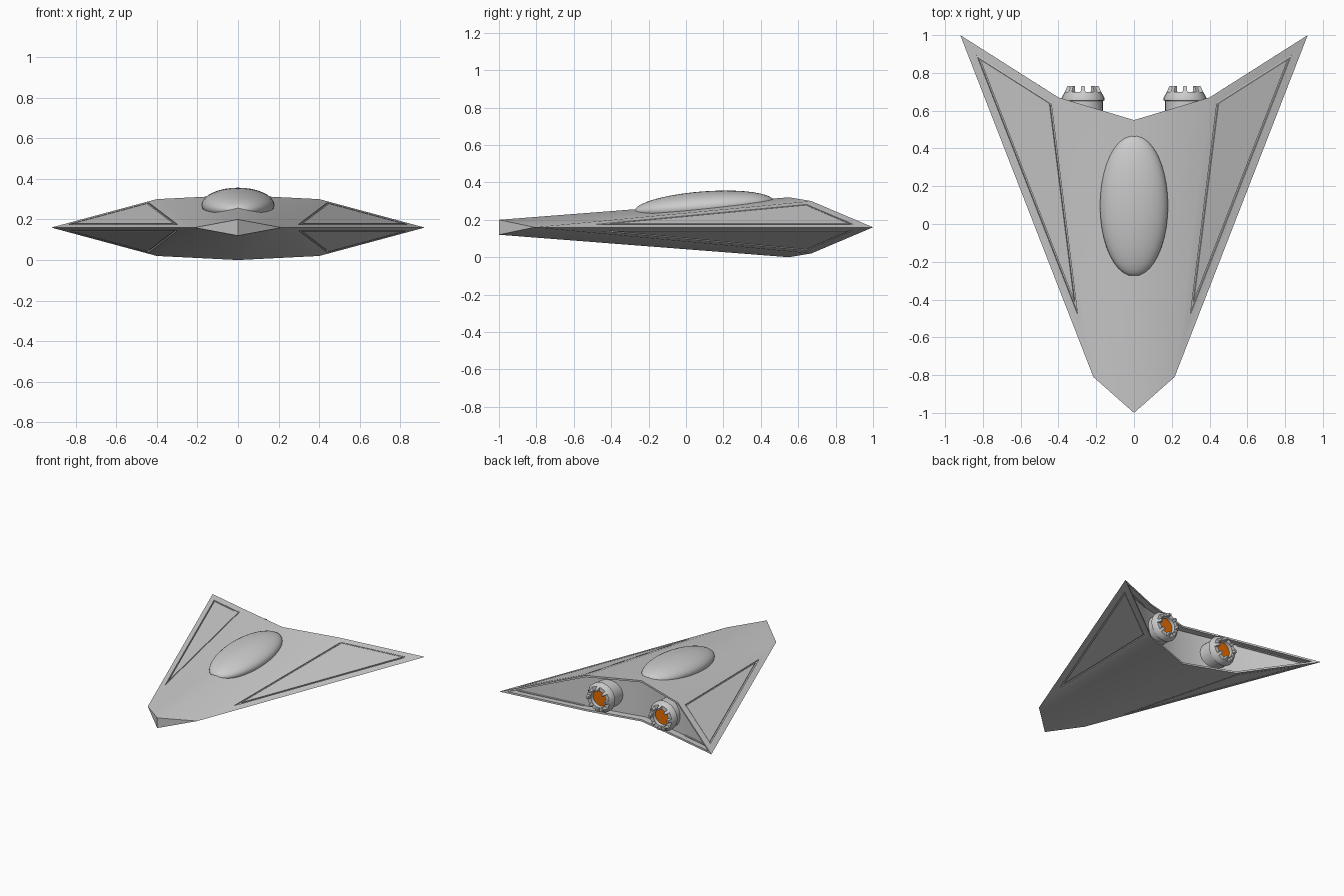
import bpy, bmesh, math
from mathutils import Matrix, Vector

if "Cube" in bpy.data.objects:
    bpy.data.objects.remove(bpy.data.objects["Cube"])


def material(name, rgb):
    m = bpy.data.materials.new(name)
    m.diffuse_color = (*rgb, 1)
    m.use_nodes = True
    m.node_tree.nodes["Principled BSDF"].inputs["Base Color"].default_value = m.diffuse_color
    return m


GREY = material("hull grey", (0.6, 0.6, 0.6))
ORANGE = material("engine glow orange", (0.8, 0.15, 0.0))


def finish(bm, name, mats, angle=30):
    bmesh.ops.recalc_face_normals(bm, faces=bm.faces)
    me = bpy.data.meshes.new(name)
    bm.to_mesh(me)
    bm.free()
    for m in mats:
        me.materials.append(m)
    ob = bpy.data.objects.new(name, me)
    bpy.context.collection.objects.link(ob)
    bpy.ops.object.select_all(action='DESELECT')
    ob.select_set(True)
    bpy.context.view_layer.objects.active = ob
    bpy.ops.object.shade_smooth_by_angle(angle=math.radians(angle))
    return ob


# Hull: symmetric above and below z = 0.16, mirrored left and right
bm = bmesh.new()
cache = {}


def vert(x, y, z):
    key = (round(x, 4), round(y, 4), round(z, 4))
    if key not in cache:
        cache[key] = bm.verts.new(key)
    return cache[key]


wings, rear = [], []
for s in (1, -1):
    side, tip = vert(s * 0.215, -0.81, 0.16), vert(s * 0.92, 1.0, 0.16)
    nose, mid, shoulder = {}, {}, {}
    for u in (1, -1):
        nose[u] = vert(0, -1.0, 0.16 + u * 0.04)
        mid[u] = vert(0, 0.55, 0.16 + u * 0.16)
        shoulder[u] = vert(s * 0.40, 0.67, 0.16 + u * 0.14)
        bm.faces.new((nose[u], side, mid[u]))
        bm.faces.new((side, shoulder[u], mid[u]))
        wings.append(bm.faces.new((side, tip, shoulder[u])))
    bm.faces.new((nose[1], nose[-1], side))
    rear.append(bm.faces.new((mid[1], shoulder[1], shoulder[-1], mid[-1])))
    rear.append(bm.faces.new((shoulder[1], tip, shoulder[-1])))
bmesh.ops.recalc_face_normals(bm, faces=bm.faces)
# Recessed rear wall with a thin rim
bmesh.ops.inset_region(bm, faces=rear, thickness=0.014, use_even_offset=True)
bmesh.ops.inset_region(bm, faces=rear, thickness=0.001, depth=-0.05, use_even_offset=True)
# Wing panels outlined by a shallow groove
for thickness, depth in ((0.045, 0), (0.001, -0.008), (0.008, 0), (0.001, 0.008)):
    bmesh.ops.inset_individual(bm, faces=wings, thickness=thickness, depth=depth,
                               use_even_offset=True)
finish(bm, "hull", [GREY], 35)

# Canopy: ellipsoid tilted with the deck, poles at front and back
bm = bmesh.new()
bmesh.ops.create_uvsphere(bm, u_segments=32, v_segments=20, radius=1)
bm.transform(Matrix.Translation((0, 0.097, 0.271))
             @ Matrix.Rotation(math.atan(0.074), 4, 'X')
             @ Matrix.Diagonal((0.18, 0.375, 0.081, 1))
             @ Matrix.Rotation(math.pi / 2, 4, 'X'))
finish(bm, "canopy", [GREY], 40)

# Engines: lathed nozzle, glowing disc and a ring of fins
PROFILE = [(0.106, 0.52), (0.106, 0.652), (0.114, 0.654), (0.114, 0.668),
           (0.096, 0.70), (0.066, 0.70), (0.062, 0.675)]
SIDES, FINS = 24, 8
for s, label in ((1, "right"), (-1, "left")):
    cx, cz = s * 0.27, 0.16
    bm = bmesh.new()
    rings = [[bm.verts.new((cx + r * math.cos(a), y, cz + r * math.sin(a)))
              for a in (math.tau * i / SIDES for i in range(SIDES))]
             for r, y in PROFILE]
    for a, b in zip(rings, rings[1:]):
        for i in range(SIDES):
            j = (i + 1) % SIDES
            bm.faces.new((a[i], a[j], b[j], b[i]))
    bm.faces.new(rings[0])
    bm.faces.new(rings[-1]).material_index = 1
    finish(bm, label + "_engine", [GREY, ORANGE])

    bm = bmesh.new()
    for k in range(FINS):
        fin = bmesh.ops.create_cube(bm, size=1)["verts"]
        for v in fin:
            end, outer = v.co.y > 0, v.co.z > 0
            v.co = Vector((v.co.x * (0.018 if end else 0.030),
                           0.730 if end else 0.675,
                           (0.083 if end else 0.106) if outer else 0.070))
        turn = Matrix.Rotation(math.tau * k / FINS, 4, 'Y')
        bmesh.ops.transform(bm, verts=fin, matrix=Matrix.Translation((cx, 0, cz)) @ turn)
    finish(bm, label + "_engine_fins", [GREY])
